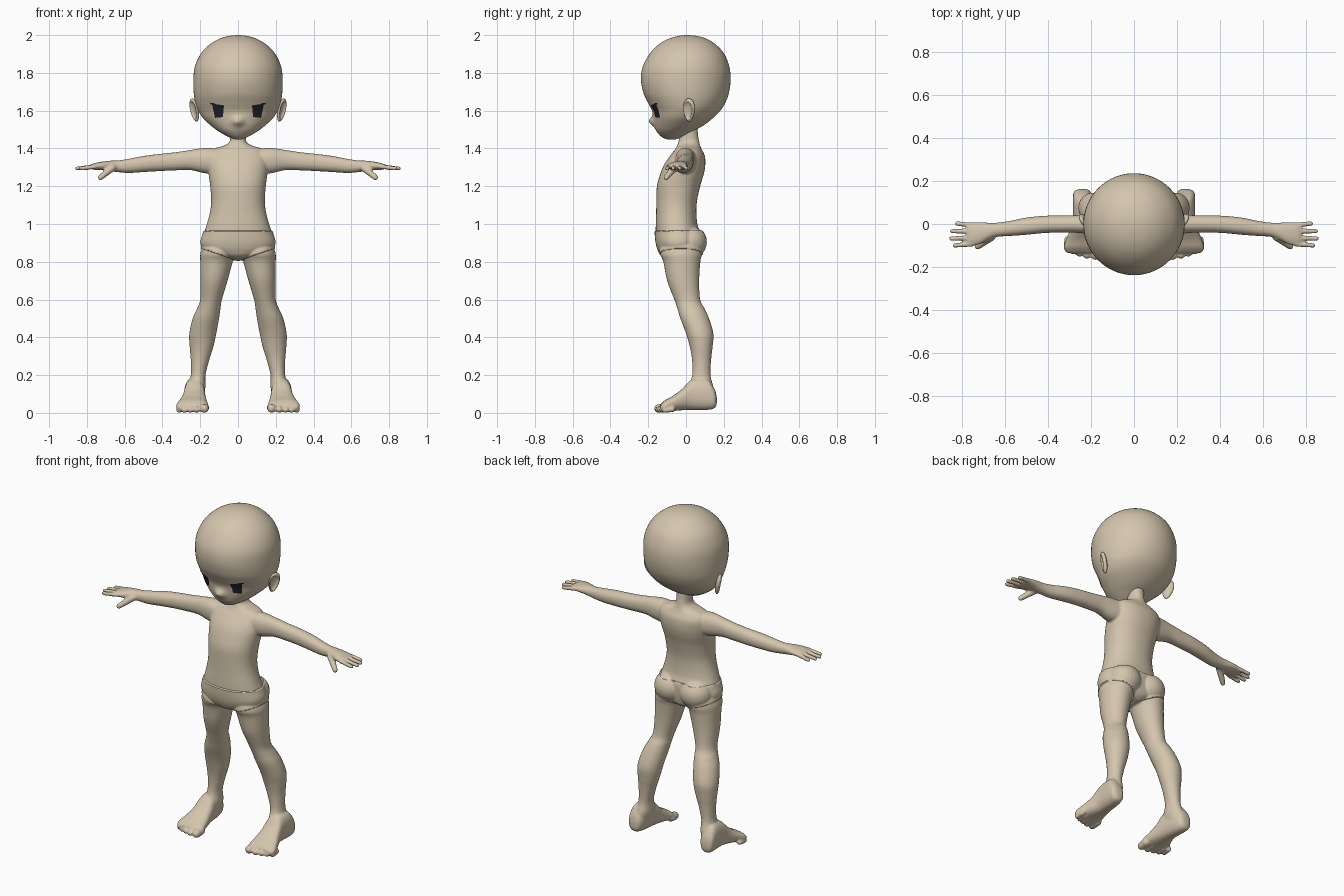
import bpy, bmesh, math
from mathutils import Vector, Matrix
from mathutils.bvhtree import BVHTree

if "Cube" in bpy.data.objects:
    bpy.data.objects.remove(bpy.data.objects["Cube"])


def material(name, rgb):
    m = bpy.data.materials.new(name)
    m.diffuse_color = (*rgb, 1)
    m.use_nodes = True
    m.node_tree.nodes["Principled BSDF"].inputs["Base Color"].default_value = m.diffuse_color
    return m


SKIN = material("warm beige", (0.66, 0.56, 0.42))
DARK = material("dark navy", (0.017, 0.017, 0.03))


def spline(rows, steps):
    """Catmull-Rom interpolation of the section rows."""
    out, n = [], len(rows)
    for i in range(n - 1):
        p0, p1, p2, p3 = rows[max(i - 1, 0)], rows[i], rows[i + 1], rows[min(i + 2, n - 1)]
        for k in range(steps):
            t = k / steps
            out.append([0.5 * (2 * b + (c - a) * t + (2 * a - 5 * b + 4 * c - d) * t * t
                               + (3 * b - a - 3 * c + d) * t ** 3)
                        for a, b, c, d in zip(p0, p1, p2, p3)])
    return out + [list(rows[-1])]


def loft(bm, axis, rows, side=1, n=40, power=2.0, steps=5):
    """Closed skin through sections (t, a0, a1, b0, b1) set across one axis."""
    rings = []
    for t, a0, a1, b0, b1 in spline(rows, steps):
        ring = []
        for k in range(n):
            w = 2 * math.pi * k / n
            c, s = math.cos(w), math.sin(w)
            a = (a0 + a1) / 2 + (a1 - a0) / 2 * math.copysign(abs(c) ** (2 / power), c)
            b = (b0 + b1) / 2 + (b1 - b0) / 2 * math.copysign(abs(s) ** (2 / power), s)
            x, y, z = {"x": (t, a, b), "y": (a, t, b), "z": (a, b, t)}[axis]
            ring.append(bm.verts.new((side * x, y, z)))
        rings.append(ring)
    for r, q in zip(rings, rings[1:]):
        for k in range(n):
            bm.faces.new((r[k], r[(k + 1) % n], q[(k + 1) % n], q[k]))
    bm.faces.new(rings[0][::-1])
    bm.faces.new(rings[-1])


def ball(bm, centre, radii, side=1):
    m = Matrix.Translation((side * centre[0], *centre[1:])) @ Matrix.Diagonal((*radii, 1))
    bmesh.ops.create_uvsphere(bm, u_segments=24, v_segments=14, radius=1, matrix=m)


def digit(bm, p, q, r0, r1, side):
    """Finger or toe: a tapered rod with round ends."""
    p, q = Vector((side * p[0], *p[1:])), Vector((side * q[0], *q[1:]))
    d = q - p
    m = Matrix.Translation((p + q) / 2) @ d.to_track_quat("Z", "Y").to_matrix().to_4x4()
    bmesh.ops.create_cone(bm, cap_ends=True, segments=20, radius1=r0, radius2=r1,
                          depth=d.length, matrix=m)
    ball(bm, p, (r0,) * 3)
    ball(bm, q, (r1,) * 3)


def finish(bm, name, mat, recalc=True):
    if recalc:
        bmesh.ops.recalc_face_normals(bm, faces=bm.faces[:])
    me = bpy.data.meshes.new(name)
    bm.to_mesh(me)
    bm.free()
    me.materials.append(mat)
    me.shade_smooth()
    ob = bpy.data.objects.new(name, me)
    bpy.context.collection.objects.link(ob)
    return ob


# ---- body: torso with neck
bm = bmesh.new()
torso = [(.808, .03, -.05, .03), (.83, .09, -.12, .06), (.86, .17, -.143, .07), (.9, .193, -.155, .075),
         (.95, .181, -.16, .075), (1.0, .165, -.16, .06), (1.06, .149, -.158, .055),
         (1.12, .142, -.157, .058), (1.2, .147, -.154, .075), (1.26, .155, -.138, .093),
         (1.31, .16, -.118, .102), (1.36, .158, -.085, .1), (1.395, .135, -.058, .083),
         (1.415, .075, -.047, .075), (1.435, .046, -.04, .07), (1.47, .04, -.035, .064), (1.53, .042, -.03, .06)]
loft(bm, "z", [(z, -w, w, f, b) for z, w, f, b in torso], n=56, power=2.2)

leg = [(.93, .02, .17, -.11, .07), (.85, .012, .198, -.137, .085), (.8, .028, .2, -.12, .076),
       (.7, .055, .2, -.1, .07), (.6, .085, .2, -.062, .075), (.55, .093, .218, -.045, .1),
       (.5, .1, .24, -.03, .122), (.42, .115, .258, 0, .145), (.35, .13, .256, .02, .141),
       (.28, .152, .25, .032, .133), (.2, .172, .25, .033, .13), (.14, .172, .265, .01, .145),
       (.1, .18, .27, 0, .15), (.06, .19, .27, .02, .14)]
foot = [(.163, .22, .255, .045, .085), (.15, .203, .28, .024, .13), (.11, .188, .285, .016, .18),
        (.03, .176, .285, .016, .175), (-.02, .17, .296, .014, .127), (-.07, .162, .315, .01, .09),
        (-.11, .157, .327, .006, .068), (-.135, .165, .315, .01, .045)]
arm = [(.1, -.06, .06, 1.27, 1.397), (.17, -.055, .05, 1.268, 1.403), (.25, -.042, .042, 1.285, 1.392),
       (.33, -.04, .04, 1.284, 1.38), (.415, -.042, .038, 1.28, 1.371), (.5, -.05, .03, 1.275, 1.36),
       (.58, -.056, .014, 1.27, 1.345), (.64, -.06, .006, 1.275, 1.336), (.68, -.075, .006, 1.28, 1.335),
       (.72, -.095, .008, 1.285, 1.33), (.76, -.102, .007, 1.287, 1.322), (.78, -.095, 0, 1.292, 1.314)]

for s in (1, -1):
    # limbs, feet and buttocks
    loft(bm, "z", leg, s)
    loft(bm, "y", foot, s, power=2.4)
    loft(bm, "x", arm, s, power=2.2)
    ball(bm, (.085, .02, .905), (.09, .085, .085), s)
    # fingers and thumb
    for y0, y1, tip in ((-.005, .002, .835), (-.034, -.033, .858), (-.064, -.068, .862), (-.093, -.1, .845)):
        digit(bm, (.755, y0, 1.304), (tip - .01, y1, 1.294), .0125, .0105, s)
    digit(bm, (.665, -.06, 1.298), (.728, -.105, 1.246), .02, .0145, s)
    # toes
    for x, y, r in ((.178, -.145, .023), (.219, -.144, .018), (.253, -.136, .017), (.284, -.126, .016),
                    (.312, -.112, .015)):
        digit(bm, (x - .002, y + .04, r + .004), (x, y, r), r, r, s)

# fuse all body parts into one smooth skin
body = finish(bm, "body", SKIN)
mod = body.modifiers.new("fuse", "REMESH")
mod.mode, mod.voxel_size = "VOXEL", 0.0055
mod = body.modifiers.new("soften", "SMOOTH")
mod.factor, mod.iterations = 0.5, 5
bpy.context.view_layer.update()
fused = bpy.data.meshes.new_from_object(body.evaluated_get(bpy.context.evaluated_depsgraph_get()))
body.modifiers.clear()

# raised briefs: cut the hem lines, then push the band outward
bm = bmesh.new()
bm.from_mesh(fused)
WAIST, HEM, SLOPE = .965, .805, .33
for co, no in (((0, 0, WAIST), (0, 0, 1)), ((0, 0, HEM), (-SLOPE, 0, 1)), ((0, 0, HEM), (SLOPE, 0, 1))):
    bmesh.ops.bisect_plane(bm, geom=bm.verts[:] + bm.edges[:] + bm.faces[:], dist=.0008,
                           plane_co=co, plane_no=Vector(no).normalized())
bm.normal_update()
moves = []
for v in bm.verts:
    d = min(WAIST - v.co.z, v.co.z - HEM - SLOPE * abs(v.co.x))
    if d > 0:
        moves.append((v, v.normal * .006 * min(1, d / .003)))
for v, m in moves:
    v.co += m
old = body.data
bm.to_mesh(fused)
bm.free()
body.data = fused
bpy.data.meshes.remove(old)
fused.name = "body"
if not fused.materials:
    fused.materials.append(SKIN)
fused.shade_smooth()
fused.set_sharp_from_angle(angle=math.radians(45))

# ---- head with a small pointed nose
bm = bmesh.new()
head = [(1.447, .012, -.095, -.06), (1.46, .05, -.128, -.02), (1.49, .102, -.155, .035), (1.52, .142, -.166, .09),
        (1.56, .185, -.172, .142), (1.6, .21, -.18, .182), (1.64, .225, -.2, .207), (1.69, .234, -.224, .226),
        (1.76, .236, -.238, .236), (1.83, .229, -.23, .23), (1.9, .198, -.193, .203), (1.95, .15, -.145, .158),
        (1.98, .1, -.093, .11), (1.995, .05, -.042, .06), (2.0, .008, -.002, .016)]
loft(bm, "z", [(z, -w, w, f, b) for z, w, f, b in head], n=96, steps=6)
for v in bm.verts:
    if v.co.y < 0:
        v.co.y -= .027 * math.exp(-(v.co.x / .03) ** 2 - ((v.co.z - 1.543) / .024) ** 2)
bmesh.ops.recalc_face_normals(bm, faces=bm.faces[:])
surface = BVHTree.FromBMesh(bm)
finish(bm, "head", SKIN)


def on_face(x, z):
    hit = surface.ray_cast(Vector((x, -1, z)), Vector((0, 1, 0)))[0]
    return hit + Vector((0, -.004, 0))


for s, label in ((1, "left"), (-1, "right")):
    # eye patch and lash, laid on the face
    bm = bmesh.new()
    n = 8
    for c in (((.08, 1.566), (.122, 1.562), (.138, 1.637), (.074, 1.628)),
              ((.125, 1.63), (.146, 1.632), (.15, 1.642), (.125, 1.64))):
        p = [Vector(q) for q in c]
        grid = []
        for j in range(n + 1):
            a, b = p[0].lerp(p[3], j / n), p[1].lerp(p[2], j / n)
            pts = [a.lerp(b, i / n) for i in range(n + 1)]
            grid.append([bm.verts.new(on_face(s * q.x, q.y)) for q in pts])
        for j in range(n):
            for i in range(n):
                f = [grid[j][i], grid[j][i + 1], grid[j + 1][i + 1], grid[j + 1][i]]
                bm.faces.new(f if s > 0 else f[::-1])
    finish(bm, label + "_eye", DARK, recalc=False)

    # ear: flattened ball with a hollow, flared to the back and top
    bm = bmesh.new()
    bmesh.ops.create_uvsphere(bm, u_segments=40, v_segments=28, radius=1)
    for v in bm.verts:
        r = math.hypot(v.co.y + .1, v.co.z)
        if v.co.x > 0 and r < .75:
            v.co.x -= 1.1 * (1 - (r / .75) ** 2) ** .5
        width = .033 + .006 * v.co.z
        v.co = Vector((v.co.x * .017, v.co.y * width, v.co.z * .063))
    turn = Matrix.Rotation(math.radians(12), 4, "Y") @ Matrix.Rotation(math.radians(-28), 4, "Z")
    flip = Matrix.Diagonal((s, 1, 1, 1))
    bmesh.ops.transform(bm, verts=bm.verts[:], matrix=flip @ Matrix.Translation((.231, .016, 1.603)) @ turn)
    finish(bm, label + "_ear", SKIN)
